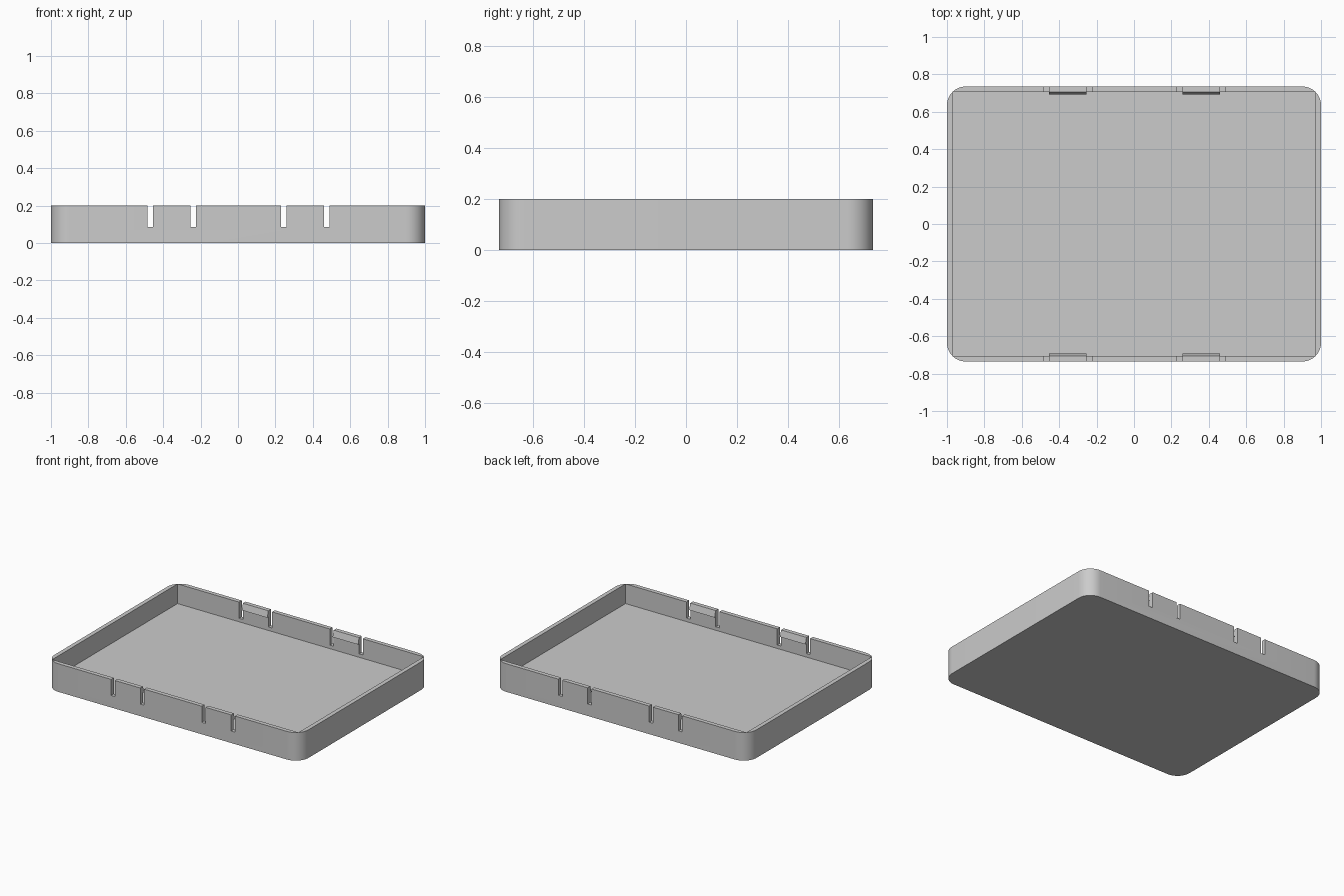
import bpy, bmesh, math

old = bpy.data.objects.get("Cube")
if old:
    bpy.data.objects.remove(old, do_unlink=True)

HALF_X, HALF_Y, HEIGHT = 1.0, 0.735, 0.2
WALL, FLOOR, RADIUS = 0.03, 0.06, 0.1
INNER_Y = HALF_Y - WALL
TAB_CENTRES = (-0.355, 0.36)
TAB_WIDTH, SLOT, SLOT_BOTTOM = 0.2, 0.03, 0.085

grey = bpy.data.materials.new("light grey plastic")
grey.use_nodes = True
colour = (0.6, 0.6, 0.6, 1)
grey.diffuse_color = colour
grey.node_tree.nodes["Principled BSDF"].inputs["Base Color"].default_value = colour


def finish(name, bm):
    bmesh.ops.recalc_face_normals(bm, faces=bm.faces[:])
    mesh = bpy.data.meshes.new(name)
    bm.to_mesh(mesh)
    bm.free()
    mesh.materials.append(grey)
    obj = bpy.data.objects.new(name, mesh)
    bpy.context.scene.collection.objects.link(obj)
    return obj


def box(name, x0, x1, y0, y1, z0, z1, radius=0):
    bm = bmesh.new()
    bmesh.ops.create_cube(bm, size=1)
    for v in bm.verts:
        v.co.x = x1 if v.co.x > 0 else x0
        v.co.y = y1 if v.co.y > 0 else y0
        v.co.z = z1 if v.co.z > 0 else z0
    if radius:
        upright = [e for e in bm.edges if abs(e.verts[0].co.z - e.verts[1].co.z) > 0.01]
        bmesh.ops.bevel(bm, geom=upright, offset=radius, segments=12,
                        profile=0.5, affect='EDGES')
    return finish(name, bm)


def activate(obj):
    bpy.ops.object.select_all(action='DESELECT')
    obj.select_set(True)
    bpy.context.view_layer.objects.active = obj


def cut(obj, cutter):
    cutter.hide_render = True
    mod = obj.modifiers.new("cut", 'BOOLEAN')
    mod.operation, mod.solver, mod.object = 'DIFFERENCE', 'EXACT', cutter
    activate(obj)
    bpy.ops.object.modifier_apply(modifier=mod.name)
    bpy.data.objects.remove(cutter, do_unlink=True)


# Open tray with rounded outer corners and a square cavity
tray = box("tray", -HALF_X, HALF_X, -HALF_Y, HALF_Y, 0, HEIGHT, RADIUS)
cut(tray, box("cavity_cutter", WALL - HALF_X, HALF_X - WALL,
              -INNER_Y, INNER_Y, FLOOR, HEIGHT + 0.1))

# Slots on both sides of each spring tab, through the front and back walls
for centre in TAB_CENTRES:
    for side in (-1, 1):
        mid = centre + side * (TAB_WIDTH + SLOT) / 2
        cut(tray, box("slot_cutter", mid - SLOT / 2, mid + SLOT / 2,
                      -HALF_Y - 0.1, HALF_Y + 0.1, SLOT_BOTTOM, HEIGHT + 0.1))
activate(tray)
bpy.ops.object.shade_smooth_by_angle(angle=math.radians(30))


# Wedge-shaped catch on the inside of each tab
def catch(name, centre, side):
    profile = [(INNER_Y + 0.002, HEIGHT), (INNER_Y, HEIGHT),
               (INNER_Y - 0.012, 0.155), (INNER_Y + 0.002, 0.155)]
    bm = bmesh.new()
    x = centre - TAB_WIDTH / 2
    face = bm.faces.new([bm.verts.new((x, side * y, z)) for y, z in profile])
    ext = bmesh.ops.extrude_face_region(bm, geom=[face])
    moved = [g for g in ext["geom"] if isinstance(g, bmesh.types.BMVert)]
    bmesh.ops.translate(bm, verts=moved, vec=(TAB_WIDTH, 0, 0))
    return finish(name, bm)


for centre, hand in zip(TAB_CENTRES, ("right", "left")):
    for side, end in ((-1, "front"), (1, "back")):
        catch(f"{end}_{hand}_catch", centre, side)
